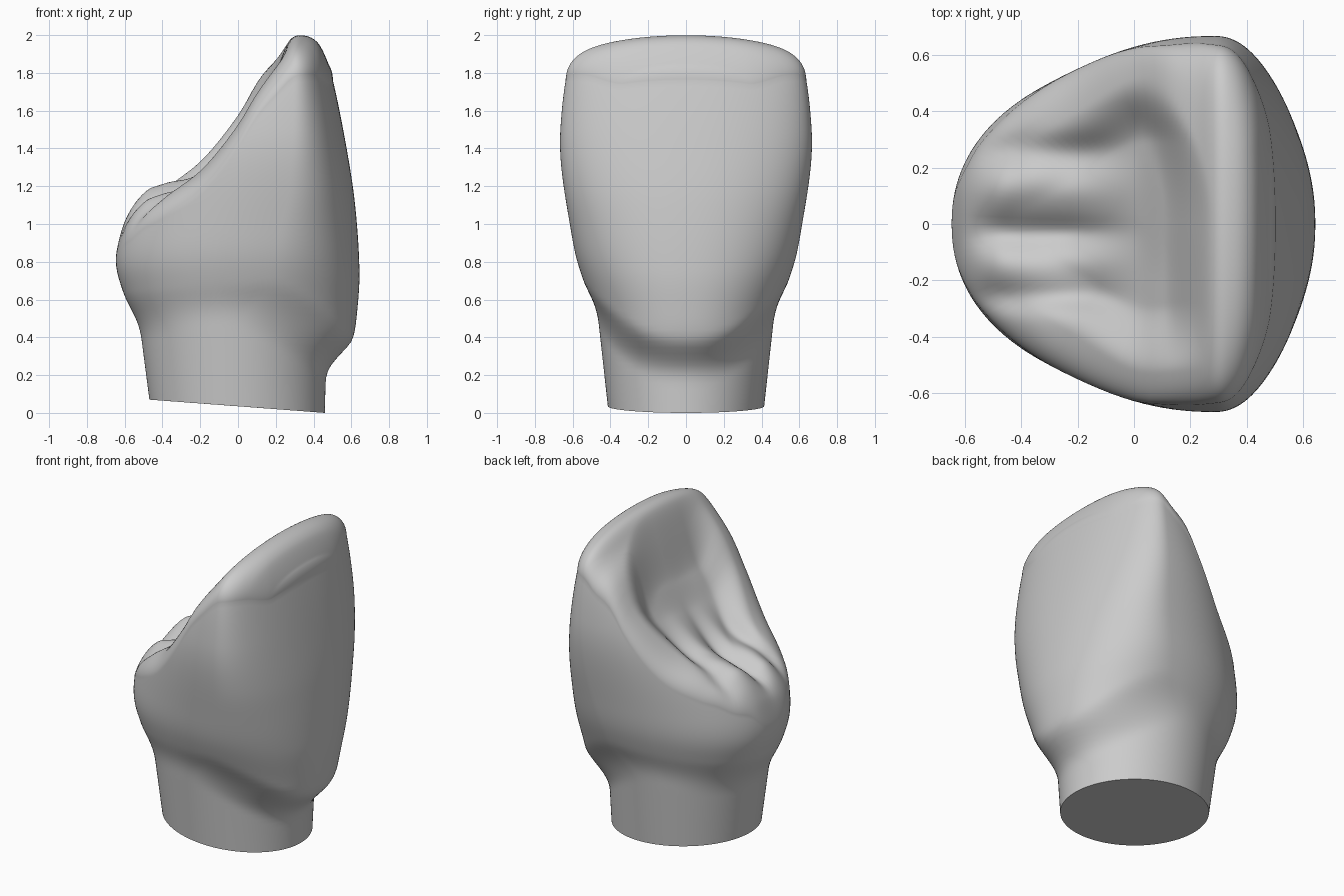
import bpy
import bmesh
import math

cube = bpy.data.objects.get("Cube")
if cube:
    bpy.data.objects.remove(cube, do_unlink=True)

SEGMENTS, WALL_ROWS, CAP_ROWS = 144, 56, 60


def curve(points):
    """Return a smooth function passing through a few (input, output) points."""
    def slope(i):
        a, b = points[max(i - 1, 0)], points[min(i + 1, len(points) - 1)]
        return (b[1] - a[1]) / (b[0] - a[0])

    def value(t):
        if t <= points[0][0]:
            return points[0][1]
        for i in range(len(points) - 1):
            (t0, v0), (t1, v1) = points[i], points[i + 1]
            if t <= t1:
                h = t1 - t0
                u = (t - t0) / h
                ease = u * u * (3 - 2 * u)
                return (v0 + (v1 - v0) * ease
                        + h * slope(i) * u * (1 - u) ** 2
                        - h * slope(i + 1) * u * u * (1 - u))
        return points[-1][1]
    return value


def smooth(a, b, t):
    u = min(max((t - a) / (b - a), 0), 1)
    return u * u * (3 - 2 * u)


def bump(t, centre, width):
    return math.exp(-((t - centre) / width) ** 2)


def squared(t):
    """Push a circle coordinate outwards for a fuller outline."""
    return math.copysign(abs(t) ** 0.92, t)


# Crown profiles by height: outer face, inner face, half width, widest station
outer_face = curve([(0.2, 0.5), (0.3, 0.565), (0.4, 0.61), (0.55, 0.632), (0.75, 0.643),
                    (1.1, 0.62), (1.4, 0.575), (1.75, 0.505), (1.9, 0.46), (2, 0.42)])
inner_face = curve([(0.4, -0.53), (0.6, -0.595), (0.78, -0.645), (0.95, -0.63),
                    (1.2, -0.55), (1.6, -0.35), (2, 0)])
half_width = curve([(0.3, 0.44), (0.5, 0.475), (0.8, 0.575), (1, 0.615), (1.3, 0.66),
                    (1.5, 0.665), (1.8, 0.63), (2, 0.57)])
widest = curve([(0.3, 0.06), (0.8, 0.18), (1.2, 0.27), (2, 0.3)])

# Chewing surface: rim height along x, hollow half width and hollow depth
rim_height = curve([(-0.65, 0.93), (-0.6, 1.03), (-0.5, 1.11), (-0.4, 1.16), (-0.2, 1.29),
                    (0, 1.54), (0.1, 1.71), (0.2, 1.87), (0.28, 1.98), (0.34, 2),
                    (0.42, 1.975), (0.48, 1.9)])
hollow_width = curve([(-0.6, 0.14), (-0.4, 0.28), (-0.2, 0.4), (0, 0.52), (0.2, 0.52)])
hollow_depth = curve([(-0.6, 0), (-0.4, 0.04), (-0.1, 0.13), (0.1, 0.18), (0.2, 0.17)])


def outline(angle, z):
    """Point on the outer wall at a given angle and height."""
    c, s = math.cos(angle), math.sin(angle)
    mid = widest(z)
    reach = outer_face(z) - mid if c > 0 else mid - inner_face(z)
    crown_x, crown_y = mid + reach * squared(c), half_width(z) * squared(s)
    root_x = (0.46 + (0.02 if c > 0 else 0.13) * z) * c
    root_y = (0.41 + 0.11 * z) * s
    # The neck line dips on the outer face and arches on the sides
    neck = 0.57 - 0.3 * max(c, 0) ** 1.5 - 0.06 * max(-c, 0)
    k = smooth(neck - 0.13, neck + 0.13, z)
    return root_x + (crown_x - root_x) * k, root_y + (crown_y - root_y) * k


def top_height(x, y, edge):
    """Height of the hollowed, sloping top; edge is 1 at the outline."""
    z = rim_height(x) - 0.14 * (1 - math.sqrt(max(1 - edge ** 8, 0)))
    z -= 0.2 * y * y * smooth(0.05, 0.3, x)
    z += 0.05 * smooth(-0.2, 0.3, y) * (1 - smooth(0.1, 0.25, x))
    # The hollow is cut back towards its upper left corner
    wall = 0.28 - 0.7 * max(y, 0) ** 2 - x
    inside = smooth(0, 0.24, hollow_width(x) - abs(y)) * smooth(0, 0.17, wall)
    z -= hollow_depth(x) * inside
    # Lengthwise ridges and grooves on the lower slope
    fade = smooth(-0.66, -0.45, x) * (1 - smooth(-0.25, 0.08, x))
    ridges = 0.045 * bump(y, 0.12, 0.09) + 0.025 * bump(y, -0.14, 0.06)
    grooves = 0.035 * (bump(y, 0.26, 0.06) + bump(y, -0.03, 0.05) + bump(y, -0.26, 0.05))
    return z + fade * (ridges - grooves)


def rim_point(angle):
    """Find where the outer wall meets the top surface."""
    low, high = 0.6, 2.0
    for _ in range(30):
        z = (low + high) / 2
        if z < top_height(*outline(angle, z), 1):
            low = z
        else:
            high = z
    return (*outline(angle, low), low)


def bridge(bm, lower, upper):
    for i in range(SEGMENTS):
        j = (i + 1) % SEGMENTS
        bm.faces.new((lower[i], lower[j], upper[j], upper[i]))


bm = bmesh.new()
angles = [math.tau * i / SEGMENTS for i in range(SEGMENTS)]
rims = [rim_point(a) for a in angles]

# Outer wall, rising from the slanted cut at the base to the rim
rings = []
for row in range(WALL_ROWS + 1):
    t = row / WALL_ROWS
    ring = []
    for angle, rim in zip(angles, rims):
        base = 0.035 - 0.035 * math.cos(angle)
        z = base + (rim[2] - base) * t
        ring.append(bm.verts.new((*outline(angle, z), z)))
    rings.append(ring)

# Hollowed top, closing in on a central point with rows packed at the rim
pole_x = 0.08
for row in range(1, CAP_ROWS):
    s = math.cos(math.pi / 2 * row / CAP_ROWS)
    ring = []
    for rim in rims:
        x, y = pole_x + (rim[0] - pole_x) * s, rim[1] * s
        ring.append(bm.verts.new((x, y, top_height(x, y, s))))
    rings.append(ring)

for lower, upper in zip(rings, rings[1:]):
    bridge(bm, lower, upper)
pole = bm.verts.new((pole_x, 0, top_height(pole_x, 0, 0)))
for i in range(SEGMENTS):
    bm.faces.new((rings[-1][i], rings[-1][(i + 1) % SEGMENTS], pole))

# Flat base
bm.faces.new(list(reversed(rings[0])))
bmesh.ops.recalc_face_normals(bm, faces=bm.faces[:])

mesh = bpy.data.meshes.new("tooth_crown")
bm.to_mesh(mesh)
bm.free()
crown = bpy.data.objects.new("tooth_crown", mesh)
bpy.context.collection.objects.link(crown)

# Plain grey material
grey = bpy.data.materials.new("plain_grey")
grey.use_nodes = True
colour = (0.6, 0.6, 0.6, 1)
grey.diffuse_color = colour
grey.node_tree.nodes["Principled BSDF"].inputs["Base Color"].default_value = colour
mesh.materials.append(grey)

# Smooth shading with a crisp base edge
bpy.ops.object.select_all(action="DESELECT")
crown.select_set(True)
bpy.context.view_layer.objects.active = crown
bpy.ops.object.shade_smooth_by_angle(angle=math.radians(50))
